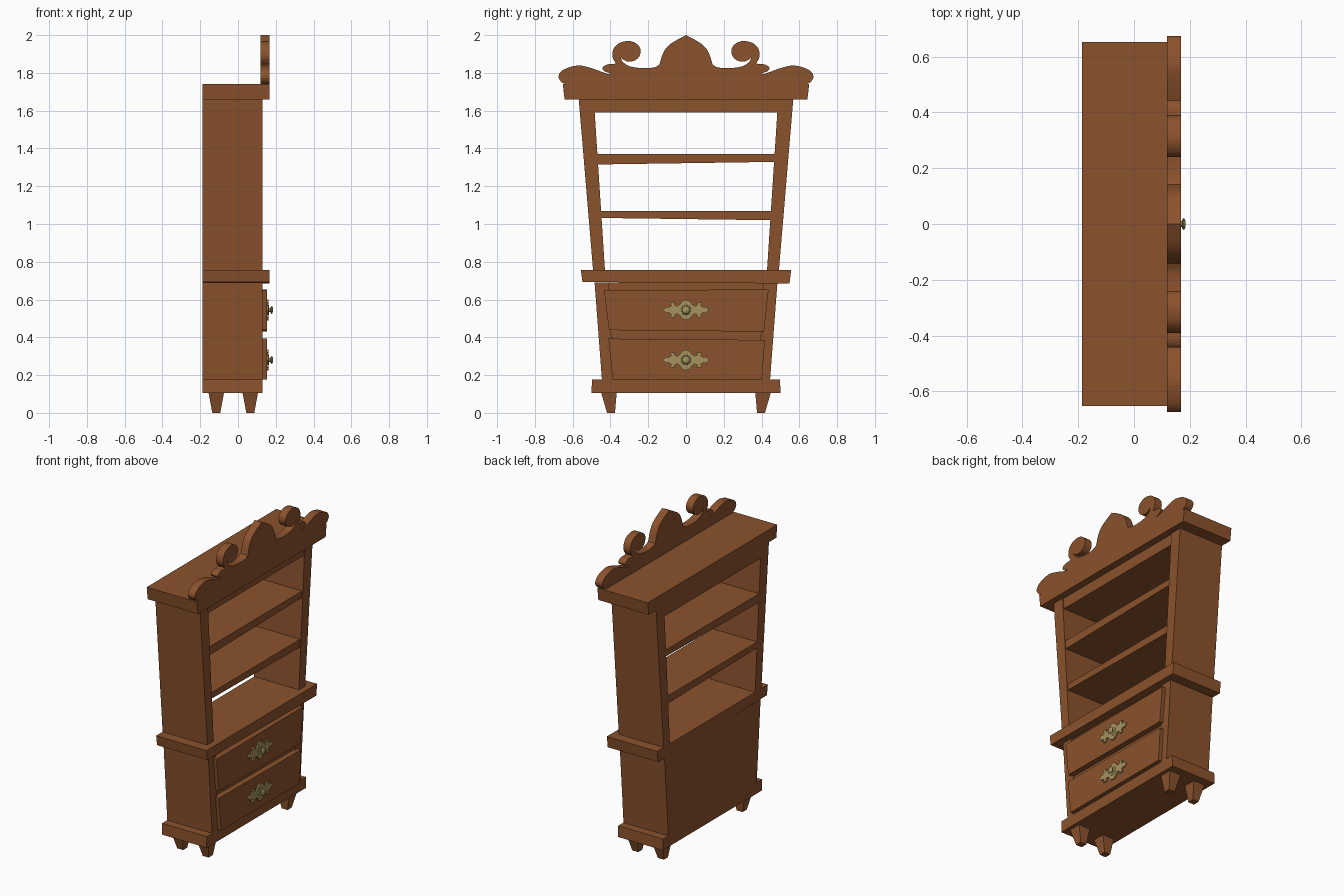
import bpy, bmesh, math
from mathutils import Vector

if "Cube" in bpy.data.objects:
    bpy.data.objects.remove(bpy.data.objects["Cube"])


def material(name, color):
    m = bpy.data.materials.new(name)
    m.diffuse_color = color
    m.use_nodes = True
    m.node_tree.nodes["Principled BSDF"].inputs["Base Color"].default_value = m.diffuse_color
    return m


WOOD = material("wood", (0.26, 0.085, 0.026, 1))
BRASS = material("brass", (0.38, 0.29, 0.11, 1))
BACK, FRONT, LIP = -0.187, 0.129, 0.168


def finish(name, bm, mat, smooth=False):
    bmesh.ops.recalc_face_normals(bm, faces=bm.faces)
    mesh = bpy.data.meshes.new(name)
    bm.to_mesh(mesh)
    bm.free()
    mesh.materials.append(mat)
    ob = bpy.data.objects.new(name, mesh)
    bpy.context.collection.objects.link(ob)
    if smooth:
        bpy.ops.object.select_all(action='DESELECT')
        ob.select_set(True)
        bpy.context.view_layer.objects.active = ob
        bpy.ops.object.shade_smooth_by_angle(angle=math.radians(35))
    return ob


def slab(name, outline, x0, x1, mat=WOOD, smooth=False):
    """Extrude a (y, z) outline along x."""
    bm = bmesh.new()
    face = bm.faces.new([bm.verts.new((x0, y, z)) for y, z in outline])
    ext = bmesh.ops.extrude_face_region(bm, geom=[face])["geom"]
    bmesh.ops.translate(bm, vec=(x1 - x0, 0, 0),
                        verts=[v for v in ext if isinstance(v, bmesh.types.BMVert)])
    return finish(name, bm, mat, smooth)


def trapezoid(bottom, top, z0, z1, tilt=0.0):
    """Symmetric board outline; tilt skews the lower edge."""
    return [(-bottom, z0 - tilt), (bottom, z0 + tilt), (top, z1), (-top, z1)]


def curve(points, steps=4):
    """Catmull-Rom curve through the points."""
    p = [Vector(q) for q in points]
    p = [2 * p[0] - p[1]] + p + [2 * p[-1] - p[-2]]
    out = []
    for a, b, c, d in zip(p, p[1:], p[2:], p[3:]):
        for i in range(steps):
            t = i / steps
            out.append(0.5 * (2 * b + (c - a) * t + (2 * a - 5 * b + 4 * c - d) * t * t
                              + (3 * b - a - 3 * c + d) * t ** 3))
    return out + [p[-2]]


# Tapered feet
for label, cx in (("front", 0.065), ("back", -0.115)):
    for side, s in (("left", -1), ("right", 1)):
        bm = bmesh.new()
        rings = []
        for y, hw, z in ((0.397, 0.021, 0), (0.408, 0.041, 0.107)):
            rings.append([bm.verts.new((cx + a * hw, s * (y + b * hw), z))
                          for a, b in ((-1, -1), (1, -1), (1, 1), (-1, 1))])
        bm.faces.new(rings[0])
        bm.faces.new(rings[1])
        for i in range(4):
            j = (i + 1) % 4
            bm.faces.new((rings[0][i], rings[0][j], rings[1][j], rings[1][i]))
        finish(f"{label}_{side}_foot", bm, WOOD)

# Horizontal boards
slab("base_board", trapezoid(0.50, 0.498, 0.105, 0.176), BACK, FRONT)
slab("counter_board", trapezoid(0.548, 0.557, 0.689, 0.757, -0.004), BACK, LIP)
slab("top_board", trapezoid(0.643, 0.652, 1.66, 1.74), BACK, LIP)
slab("top_rail", trapezoid(0.49, 0.49, 1.59, 1.66), BACK, FRONT - 0.006)
slab("upper_shelf", trapezoid(0.475, 0.48, 1.322, 1.37, 0.007), BACK, FRONT - 0.006)
slab("lower_shelf", trapezoid(0.452, 0.456, 1.026, 1.07, -0.006), BACK, FRONT - 0.006)

# Flared side panels
for side, s in (("left", -1), ("right", 1)):
    slab(f"{side}_upper_side", [(s * y, z) for y, z in
         ((0.492, 0.755), (0.568, 1.662), (0.488, 1.662), (0.429, 0.755))], BACK, FRONT)
    slab(f"{side}_lower_side", [(s * y, z) for y, z in
         ((0.445, 0.174), (0.484, 0.69), (0.408, 0.69), (0.385, 0.174))], BACK, FRONT)

# Drawer cabinet body
slab("cabinet_body", trapezoid(0.39, 0.41, 0.174, 0.69), BACK, FRONT - 0.012)

# Drawer fronts
slab("upper_drawer", [(-0.408, 0.438), (0.413, 0.43), (0.437, 0.653), (-0.434, 0.65)], 0.11, 0.153)
slab("lower_drawer", [(-0.388, 0.178), (0.402, 0.178), (0.418, 0.386), (-0.411, 0.393)], 0.11, 0.153)

# Brass plates and knobs
quarter = [(0, .055), (.02, .047), (.033, .03), (.045, .021), (.058, .024), (.062, .042),
           (.086, .037), (.077, .024), (.092, .014), (.106, .016), (.122, 0)]
upper = quarter + [(-y, z) for y, z in quarter[-1:0:-1]]
plate = quarter + [(y, -z) for y, z in quarter[-2::-1]]
plate += [(-y, z) for y, z in plate[-2:0:-1]]
knob = [(0.155, 0.03), (0.163, 0.026), (0.164, 0.01), (0.172, 0.01),
        (0.174, 0.018), (0.178, 0.021), (0.182, 0.018), (0.185, 0.009)]
for label, z in (("upper", 0.545), ("lower", 0.28)):
    slab(f"{label}_drawer_plate", [(a, z + b) for a, b in plate], 0.15, 0.161, BRASS)
    bm = bmesh.new()
    n = 16
    rings = [[bm.verts.new((x, r * math.cos(math.tau * i / n), z + r * math.sin(math.tau * i / n)))
              for i in range(n)] for x, r in knob]
    for a, b in zip(rings, rings[1:]):
        for i in range(n):
            j = (i + 1) % n
            bm.faces.new((a[i], a[j], b[j], b[i]))
    bm.faces.new(rings[0])
    bm.faces.new(rings[-1])
    finish(f"{label}_drawer_knob", bm, BRASS, True)

# Scrolled crown: centre peak, scroll, small leaf and end lobe, then mirrored
segments = [
    [(0, 2.0), (.042, 1.978), (.084, 1.952), (.11, 1.925), (.127, 1.89), (.136, 1.86), (.142, 1.842)],
    [(.142, 1.842), (.17, 1.829), (.215, 1.825), (.264, 1.828), (.306, 1.838), (.337, 1.861), (.346, 1.888)],
    [(.346, 1.888), (.335, 1.872), (.306, 1.860), (.27, 1.866), (.246, 1.89), (.24, 1.92), (.254, 1.948),
     (.285, 1.966), (.317, 1.968), (.355, 1.957), (.381, 1.932), (.39, 1.90), (.385, 1.872), (.37, 1.85)],
    [(.37, 1.85), (.39, 1.846), (.415, 1.845), (.437, 1.834), (.442, 1.822), (.43, 1.808), (.40, 1.797)],
    [(.41, 1.793), (.45, 1.807), (.5, 1.825), (.56, 1.839), (.61, 1.832), (.65, 1.816), (.67, 1.796),
     (.674, 1.775), (.66, 1.752), (.635, 1.739)],
]
half = []
for seg in segments:
    for p in curve(seg):
        if not half or (p - half[-1]).length > 1e-4:
            half.append(p)
crown = [(p.x, p.y) for p in half]
crown += [(-y, z) for y, z in crown[:0:-1]]
slab("crown", crown, 0.118, LIP, smooth=True)
